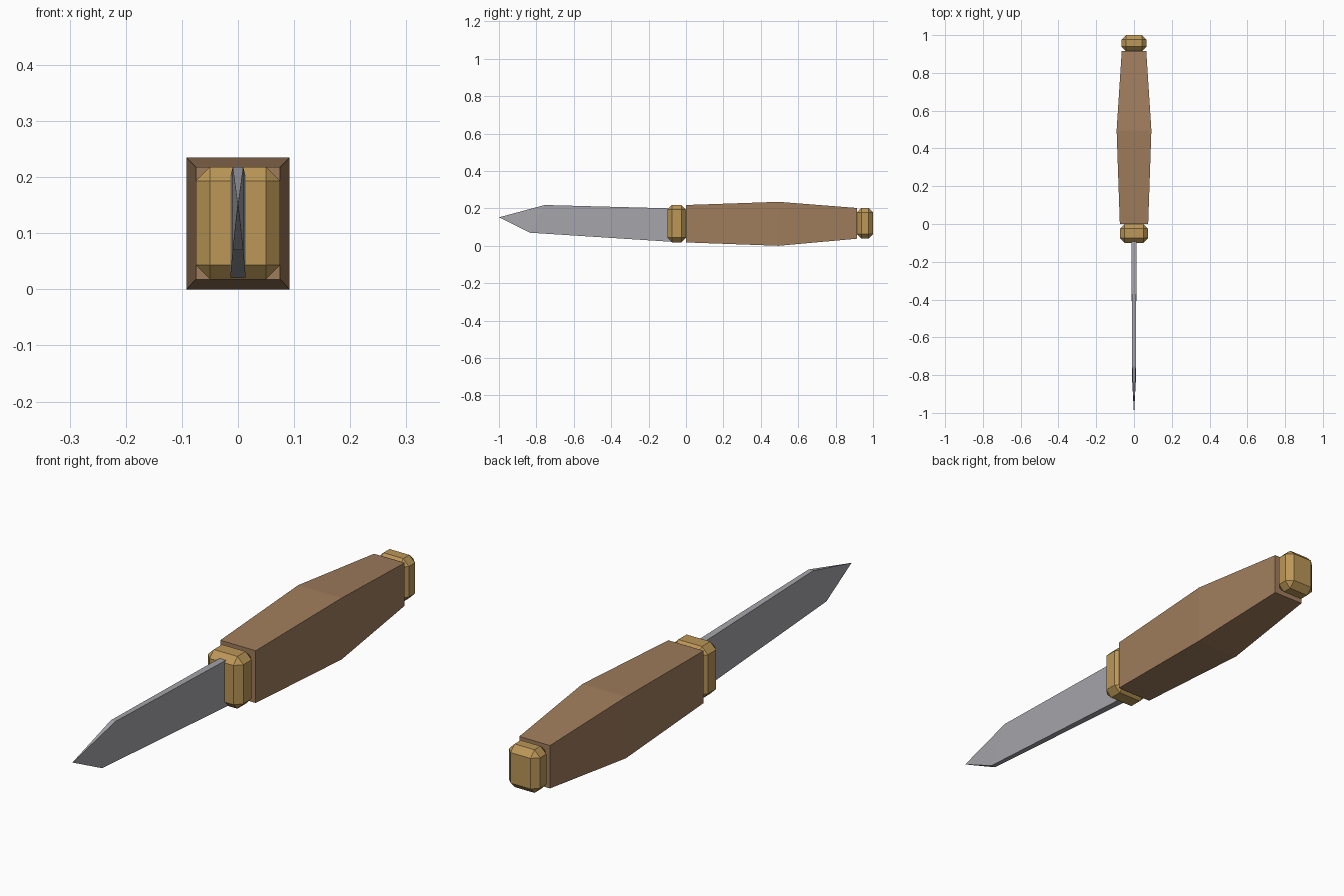
import bpy, bmesh
from mathutils import Vector

if "Cube" in bpy.data.objects:
    bpy.data.objects.remove(bpy.data.objects["Cube"])


def material(name, rgb):
    m = bpy.data.materials.new(name)
    m.diffuse_color = (*rgb, 1)
    m.use_nodes = True
    m.node_tree.nodes["Principled BSDF"].inputs["Base Color"].default_value = m.diffuse_color
    return m


steel = material("steel", (0.38, 0.38, 0.405))
wood = material("brown_wood", (0.35, 0.205, 0.108))
brass = material("brass", (0.50, 0.31, 0.096))


def finish(bm, name, mat):
    bmesh.ops.recalc_face_normals(bm, faces=bm.faces)
    mesh = bpy.data.meshes.new(name)
    bm.to_mesh(mesh)
    bm.free()
    mesh.materials.append(mat)
    ob = bpy.data.objects.new(name, mesh)
    bpy.context.collection.objects.link(ob)
    return ob


def loft(name, rings, mat):
    """Rectangular rings along y: (y, half width, z low, z high)."""
    bm = bmesh.new()
    loops = [[bm.verts.new(p) for p in ((-w, y, lo), (w, y, lo), (w, y, hi), (-w, y, hi))]
             for y, w, lo, hi in rings]
    for a, b in zip(loops, loops[1:]):
        for i in range(4):
            j = (i + 1) % 4
            bm.faces.new((a[i], a[j], b[j], b[i]))
    bm.faces.new(loops[0])
    bm.faces.new(loops[-1])
    return finish(bm, name, mat)


def chamfered_block(name, y0, y1, w, lo, hi, chamfer, mat):
    bm = bmesh.new()
    bmesh.ops.create_cube(bm, size=1)
    bmesh.ops.scale(bm, vec=(2 * w, y1 - y0, hi - lo), verts=bm.verts)
    bmesh.ops.translate(bm, vec=Vector((0, (y0 + y1) / 2, (lo + hi) / 2)), verts=bm.verts)
    bmesh.ops.bevel(bm, geom=bm.edges[:], offset=chamfer, segments=1,
                    profile=0.5, affect='EDGES')
    return finish(bm, name, mat)


# Handle, swelling in the middle
loft("handle", [(0.0, 0.075, 0.018, 0.218),
                (0.495, 0.092, 0.0, 0.235),
                (0.915, 0.065, 0.038, 0.202)], wood)

# Brass guard and pommel
chamfered_block("guard", -0.10, 0.0, 0.075, 0.018, 0.218, 0.025, brass)
chamfered_block("pommel", 0.915, 1.0, 0.066, 0.038, 0.203, 0.024, brass)

# Blade: side profile (y, z, half thickness), pinched to the tip
profile = [(-0.04, 0.019, 0.014), (-0.04, 0.199, 0.014),
           (-0.755, 0.218, 0.0095), (-1.0, 0.152, 0.0005), (-0.835, 0.07, 0.0095)]
bm = bmesh.new()
left = [bm.verts.new((-t, y, z)) for y, z, t in profile]
right = [bm.verts.new((t, y, z)) for y, z, t in profile]
for i in range(5):
    j = (i + 1) % 5
    bm.faces.new((left[i], left[j], right[j], right[i]))
for side in (left, right):
    bm.faces.new((side[0], side[1], side[2], side[4]))
    bm.faces.new((side[2], side[3], side[4]))
finish(bm, "blade", steel)
